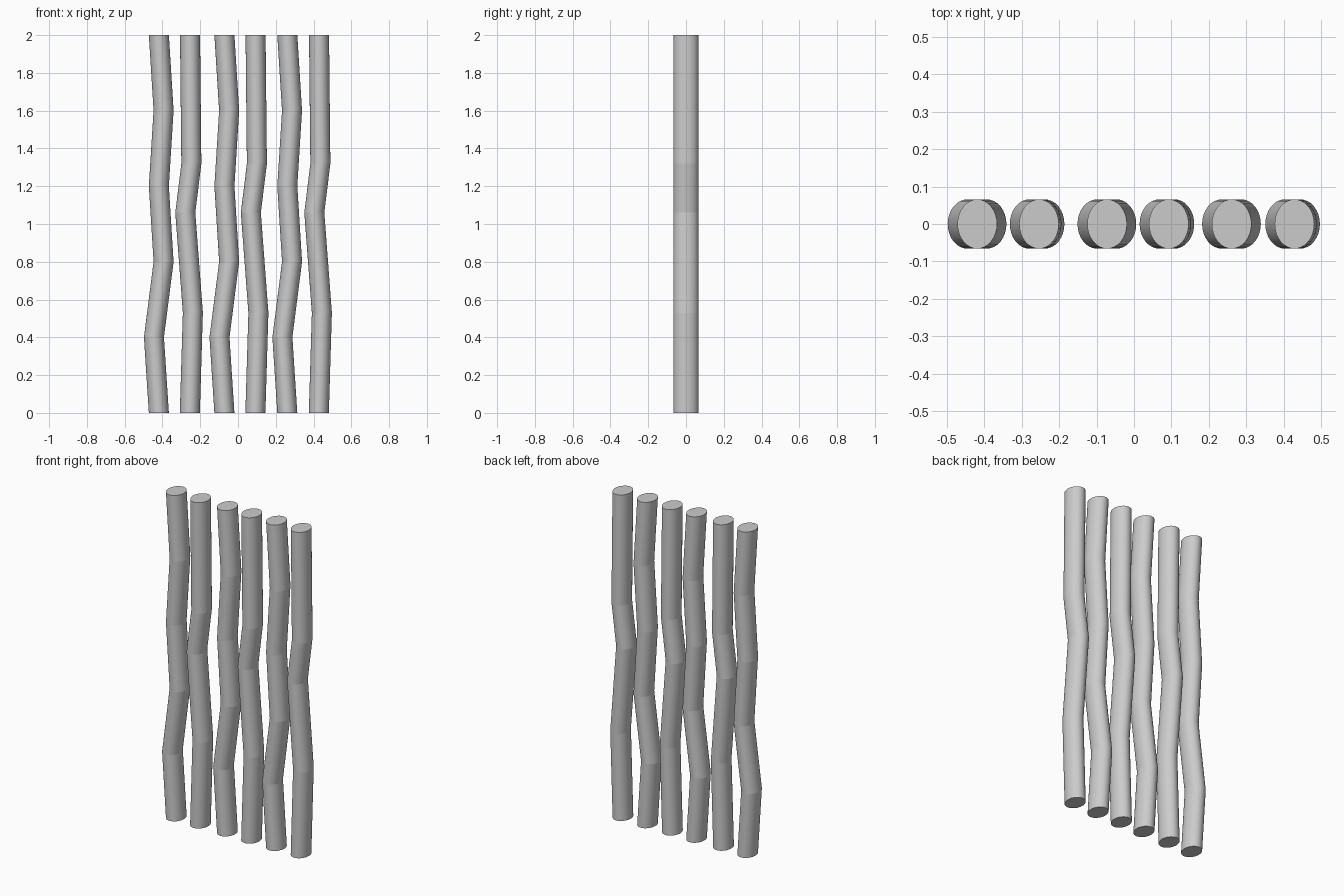
import bpy, bmesh
from math import cos, sin, tau

if "Cube" in bpy.data.objects:
    bpy.data.objects.remove(bpy.data.objects["Cube"])

SIDES = 32
HALF_X, HALF_Y = 0.053, 0.066

# Bend profiles: (height, sideways offset)
BEND_A = [(0, 0), (0.4, -0.026), (0.8, 0.025), (1.2, 0), (1.6, 0.025), (2, 0)]
BEND_B = [(0, 0), (0.53, 0.016), (1.06, -0.024), (1.32, 0.008), (2, 0.001)]


def bent_bar(name, x, bend):
    bm = bmesh.new()
    rings = [[bm.verts.new((x + dx + HALF_X * cos(tau * i / SIDES),
                            HALF_Y * sin(tau * i / SIDES), z))
              for i in range(SIDES)] for z, dx in bend]
    # Oval tube walls
    for low, high in zip(rings, rings[1:]):
        for i in range(SIDES):
            j = (i + 1) % SIDES
            bm.faces.new((low[i], low[j], high[j], high[i])).smooth = True
    # End caps
    bm.faces.new(rings[0][::-1])
    bm.faces.new(rings[-1])
    # Crisp creases at every bend
    for e in bm.edges:
        if abs(e.verts[0].co.z - e.verts[1].co.z) < 1e-5:
            e.smooth = False
    mesh = bpy.data.meshes.new(name)
    bm.to_mesh(mesh)
    bm.free()
    bpy.context.collection.objects.link(bpy.data.objects.new(name, mesh))


# Row of six bars, alternating the two bends
for n, x in enumerate((-0.419, -0.255, -0.072, 0.092, 0.261, 0.428)):
    bent_bar(f"bent_bar_{n + 1}", x, BEND_B if n % 2 else BEND_A)
